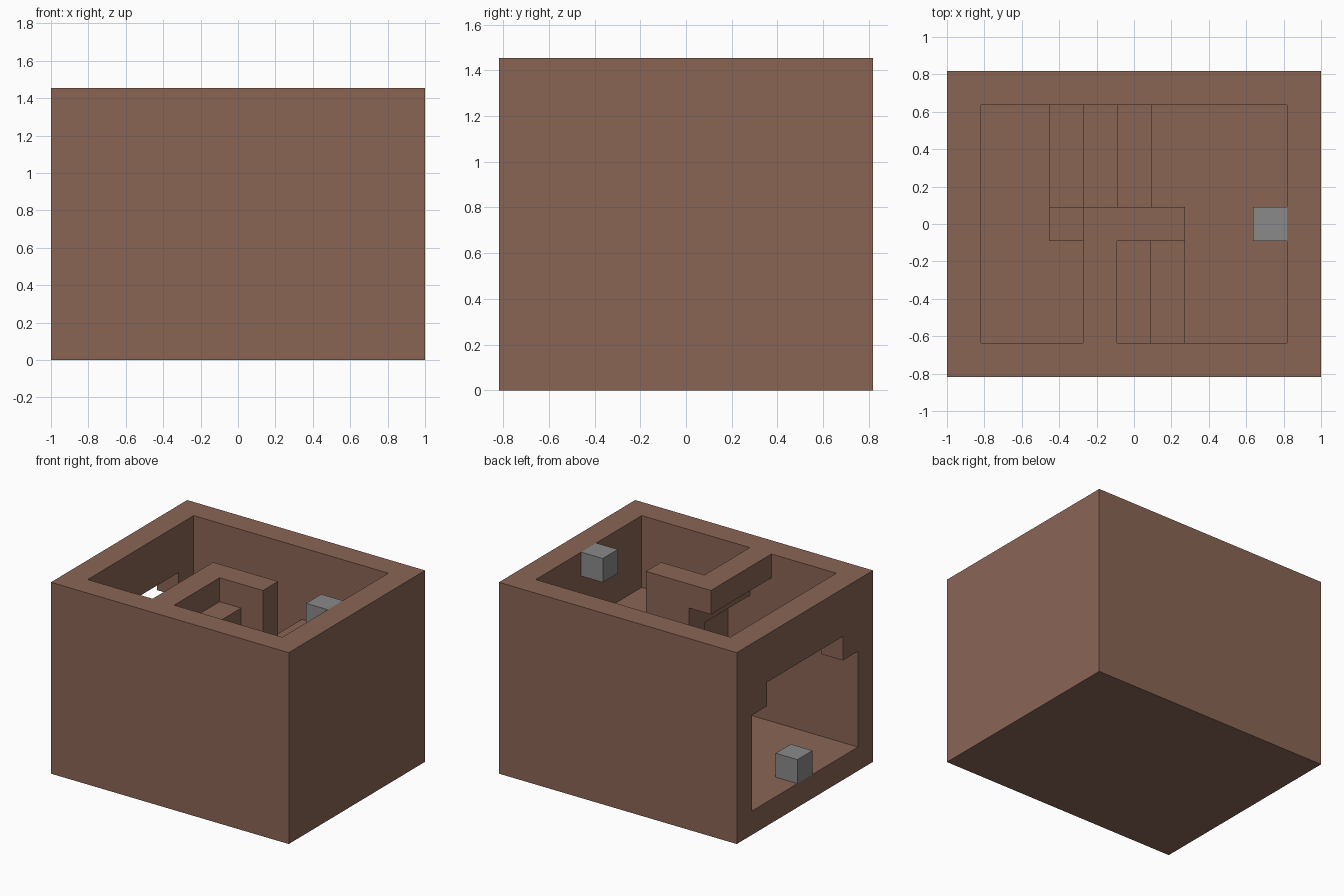
import bpy
import bmesh
from itertools import product
from mathutils import Vector

old = bpy.data.objects.get("Cube")
if old:
    bpy.data.objects.remove(old, do_unlink=True)

UNIT = 2 / 11              # edge of one building block
WIDE, DEEP, HIGH = 11, 9, 8
ORIGIN = Vector((WIDE / 2, DEEP / 2, 0))


def material(name, colour):
    mat = bpy.data.materials.new(name)
    mat.use_nodes = True
    mat.diffuse_color = (*colour, 1)
    bsdf = mat.node_tree.nodes["Principled BSDF"]
    bsdf.inputs["Base Color"].default_value = (*colour, 1)
    bsdf.inputs["Roughness"].default_value = 0.9
    return mat


brown = material("brown clay", (0.254, 0.130, 0.091))
grey = material("grey stone", (0.254, 0.254, 0.254))


def box(x, y, z):
    """Grid blocks in half-open ranges along each axis."""
    return set(product(range(*x), range(*y), range(*z)))


INNER_X, INNER_Y = (1, WIDE - 1), (1, DEEP - 1)
FRONT_LANE, BACK_LANE, MIDDLE = (1, 4), (5, 8), (4, 5)
WALL_Z = (1, HIGH)

parts = {}

# Shell: ground slab and four walls, with a stepped doorway on the right
parts["ground_slab"] = box((0, WIDE), (0, DEEP), (0, 1))
parts["front_wall"] = box((0, WIDE), (0, 1), WALL_Z)
parts["back_wall"] = box((0, WIDE), (DEEP - 1, DEEP), WALL_Z)
parts["left_wall"] = box((WIDE - 1, WIDE), INNER_Y, WALL_Z)
doorway = box((0, 1), INNER_Y, (1, 5)) | box((0, 1), (2, 7), (5, 6))
parts["doorway_wall"] = box((0, 1), INNER_Y, WALL_Z) - doorway

# Upper floor covers the left part of the room
parts["upper_floor"] = box((6, WIDE - 1), INNER_Y, (4, 5))

# Lower flight climbs to the upper floor along the back
for n in range(3):
    parts[f"lower_step_{n + 1}"] = box((3 + n, 4 + n), BACK_LANE, (1 + n, 2 + n))

# Upper flight turns back along the front to the roof landing
for n in range(2):
    parts[f"upper_step_{n + 1}"] = box((6 - n, 7 - n), FRONT_LANE, (5 + n, 6 + n))
parts["roof_landing"] = box((4, 5), (1, 5), (7, 8))

# Dividing walls between the two flights
parts["lower_divider"] = box((3, 6), MIDDLE, (1, 5))
parts["upper_divider"] = box((5, 7), MIDDLE, (5, 8))

# Stone marker blocks: one in the doorway, one high on the left wall
stones = {
    "doorway_stone": box((0, 1), MIDDLE, (1, 2)),
    "wall_stone": box((9, 10), MIDDLE, (7, 8)),
}

brown_cells = set().union(*parts.values())


def build(name, cells, solid, mat):
    """Skin the blocks of one part, leaving out faces buried in the solid."""
    bm = bmesh.new()
    for cell in sorted(cells):
        for axis, side in product(range(3), (0, 1)):
            step = Vector((0, 0, 0))
            step[axis] = 2 * side - 1
            if tuple(int(c + s) for c, s in zip(cell, step)) in solid:
                continue
            u, v = Vector((0, 0, 0)), Vector((0, 0, 0))
            u[(axis + 1) % 3] = v[(axis + 2) % 3] = 1
            start = Vector(cell)
            start[axis] += side
            ring = [start, start + u, start + u + v, start + v]
            if not side:
                ring.reverse()
            bm.faces.new([bm.verts.new((p - ORIGIN) * UNIT) for p in ring])
    bmesh.ops.remove_doubles(bm, verts=bm.verts[:], dist=UNIT / 100)
    bmesh.ops.dissolve_limit(bm, angle_limit=0.01,
                             verts=bm.verts[:], edges=bm.edges[:])
    mesh = bpy.data.meshes.new(name)
    bm.to_mesh(mesh)
    bm.free()
    mesh.materials.append(mat)
    bpy.context.collection.objects.link(bpy.data.objects.new(name, mesh))


for name, cells in parts.items():
    build(name, cells, brown_cells, brown)
for name, cells in stones.items():
    build(name, cells, cells | brown_cells, grey)
